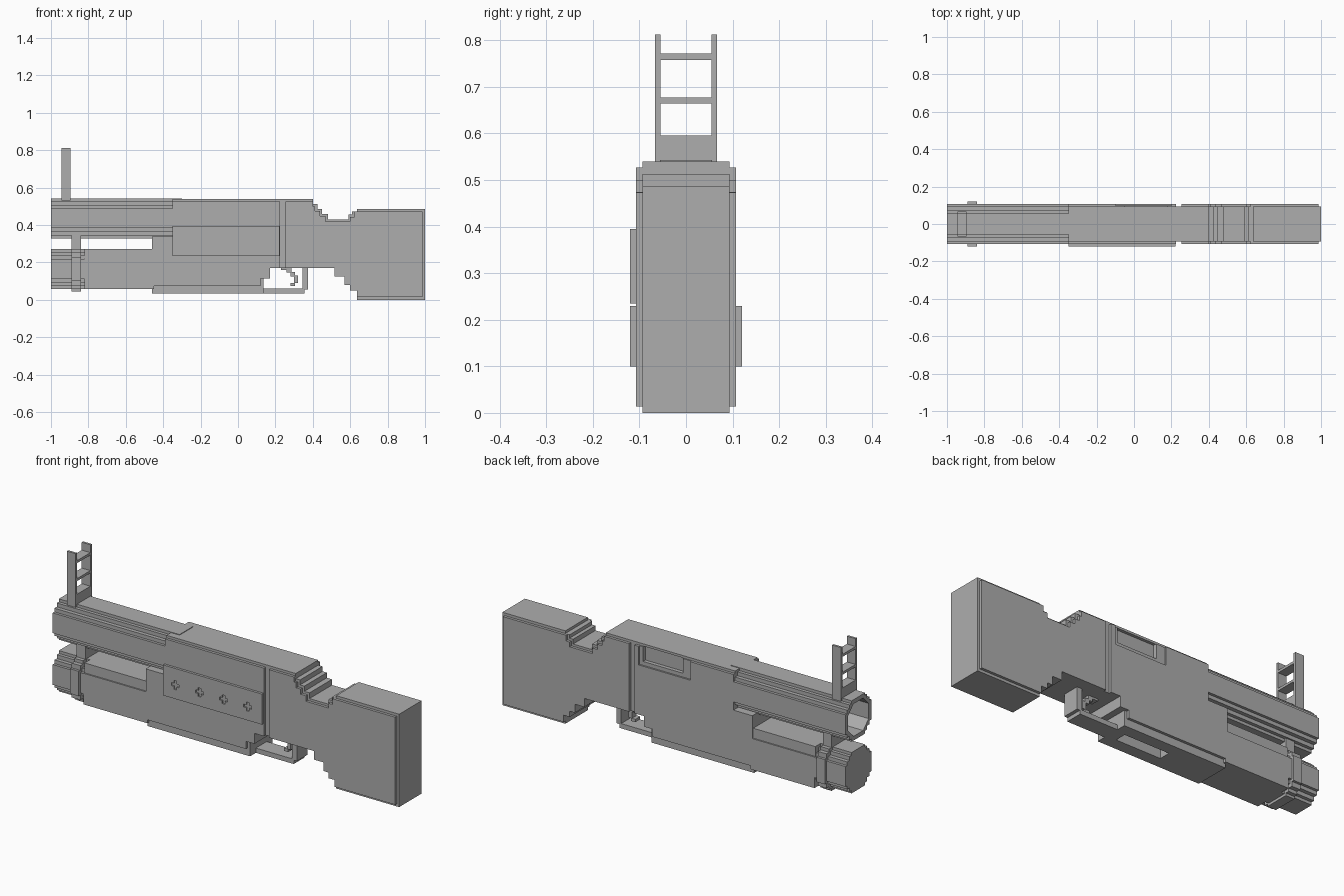
import bpy, bmesh, math
from mathutils import Vector

if "Cube" in bpy.data.objects:
    bpy.data.objects.remove(bpy.data.objects["Cube"], do_unlink=True)

GRAY = (0.42, 0.42, 0.42, 1)
metal = bpy.data.materials.new("plain_gray")
metal.use_nodes = True
metal.diffuse_color = GRAY
metal.node_tree.nodes["Principled BSDF"].inputs["Base Color"].default_value = GRAY


def extrude(name, points, offset):
    """Solid made by sweeping a flat outline along an offset."""
    bm = bmesh.new()
    face = bm.faces.new([bm.verts.new(p) for p in points])
    new = bmesh.ops.extrude_face_region(bm, geom=[face])["geom"]
    verts = [v for v in new if isinstance(v, bmesh.types.BMVert)]
    bmesh.ops.translate(bm, verts=verts, vec=Vector(offset))
    bmesh.ops.recalc_face_normals(bm, faces=bm.faces)
    mesh = bpy.data.meshes.new(name)
    bm.to_mesh(mesh)
    bm.free()
    obj = bpy.data.objects.new(name, mesh)
    obj.data.materials.append(metal)
    bpy.context.collection.objects.link(obj)
    return obj


def slab(name, outline, y0, y1):
    return extrude(name, [(x, y0, z) for x, z in outline], (0, y1 - y0, 0))


def box(name, x0, x1, y0, y1, z0, z1):
    return slab(name, [(x0, z0), (x1, z0), (x1, z1), (x0, z1)], y0, y1)


def tube(name, quarter, x0, x1, zc):
    """Sweep a quarter section, mirrored in y and z, along x."""
    q = quarter
    loop = q + [(-y, z) for y, z in reversed(q)]
    loop += [(-y, -z) for y, z in q] + [(y, -z) for y, z in reversed(q)]
    return extrude(name, [(x0, y, zc + z) for y, z in loop], (x1 - x0, 0, 0))


def cut(target, cutter):
    cutter.hide_render = True
    cutter.hide_viewport = True
    cutter.display_type = 'WIRE'
    mod = target.modifiers.new("cut", 'BOOLEAN')
    mod.object = cutter
    mod.solver = 'EXACT'


# Quarter section of the stepped round tubes
STEPS = [(.107, .053), (.093, .053), (.093, .072), (.073, .072),
         (.073, .092), (.056, .092), (.056, .107)]

# Barrel with an octagonal bore
barrel = tube("barrel", STEPS, -1, -.3, .436)
cut(barrel, tube("bore_cutter", [(.085, .04), (.04, .085)], -1.1, -.5, .436))

# Lower tube, its grip and the band joining it to the barrel
tube("lower_tube", STEPS, -1, -.8, .165)
box("grip_lower", -.82, -.45, -.107, .107, .057, .22)
box("grip_upper", -.82, -.45, -.1, .1, .2, .272)
tube("band", [(.12, .065), (.107, .065), (.107, .09), (.085, .09),
              (.085, .107), (.065, .107), (.065, .12)], -.89, -.84, .165)
box("band_strut", -.89, -.84, -.065, .065, .26, .35)

# Receiver: narrow core and wider side layer
core = slab("receiver_core", [
    (-.46, .035), (.135, .035), (.135, .115), (.17, .115), (.17, .17), (.4, .17),
    (.4, .54), (-.35, .54), (-.35, .34), (-.46, .34)], -.093, .093)
sides = slab("receiver_sides", [
    (-.46, .075), (.12, .075), (.12, .115), (.17, .115), (.17, .17), (.225, .17),
    (.225, .527), (-.35, .527), (-.35, .34), (-.46, .34)], -.107, .107)

# Side port and bottom loading port
shallow = box("side_recess_cutter", -.1, .2, .098, .2, .43, .6)
port = box("side_port_cutter", -.05, .18, .078, .2, .45, .528)
floor = box("floor_port_cutter", -.18, .08, -.03, .03, 0, .1)
for part in (core, sides):
    cut(part, port)
    cut(part, floor)
cut(sides, shallow)

# Raised panel with four sunken crosses
panel = box("side_panel", -.35, .222, -.12, -.1, .235, .395)
S, T = .023, .008
CROSS = [(S, T), (T, T), (T, S), (-T, S), (-T, T), (-S, T),
         (-S, -T), (-T, -T), (-T, -S), (T, -S), (T, -T), (S, -T)]
for i in range(4):
    cx = -.28 + i * .14
    cut(panel, slab("cross_cutter", [(cx + x, .307 + z) for x, z in CROSS], -.15, -.113))

# Stock: core and side layer with stepped neck
TOP = [(.59, .43), (.48, .43), (.48, .46), (.45, .46), (.45, .487), (.425, .487), (.425, .513)]
LOW = [(.515, .17), (.515, .125), (.57, .125), (.57, .08), (.6, .08), (.6, .05)]
slab("stock_core", [(.26, .17)] + LOW + [
    (.635, .05), (.635, 0), (1, 0), (1, .487), (.635, .487), (.635, .473), (.61, .473),
    (.61, .455), (.59, .455)] + TOP + [(.4, .513), (.4, .54), (.26, .54)], -.093, .093)
slab("stock_sides", [(.255, .17)] + LOW + [
    (.635, .05), (.635, .014), (.987, .014), (.987, .473), (.622, .473), (.622, .443),
    (.6, .443), (.6, .418), (.468, .418), (.468, .447), (.438, .447), (.438, .474),
    (.412, .474), (.412, .5), (.4, .5), (.4, .527), (.255, .527)], -.107, .107)

# Trigger guard and stepped trigger
box("guard_bar", .13, .355, -.045, .045, .035, .06)
box("guard_post", .345, .373, -.045, .045, .055, .18)
slab("trigger", [
    (.23, .175), (.23, .16), (.26, .16), (.26, .145), (.28, .145), (.28, .125),
    (.3, .125), (.3, .09), (.28, .09), (.28, .075), (.305, .075), (.305, .09),
    (.32, .09), (.32, .13), (.305, .13), (.305, .15), (.285, .15), (.285, .175)], -.02, .02)

# Ladder sight
SX = (-.945, -.895)
box("sight_base", *SX, -.067, .067, .53, .595)
for side in (-1, 1):
    box("sight_rail", *SX, *sorted((side * .055, side * .067)), .59, .812)
for z in (.664, .758):
    box("sight_rung", *SX, -.06, .06, z, z + .013)
